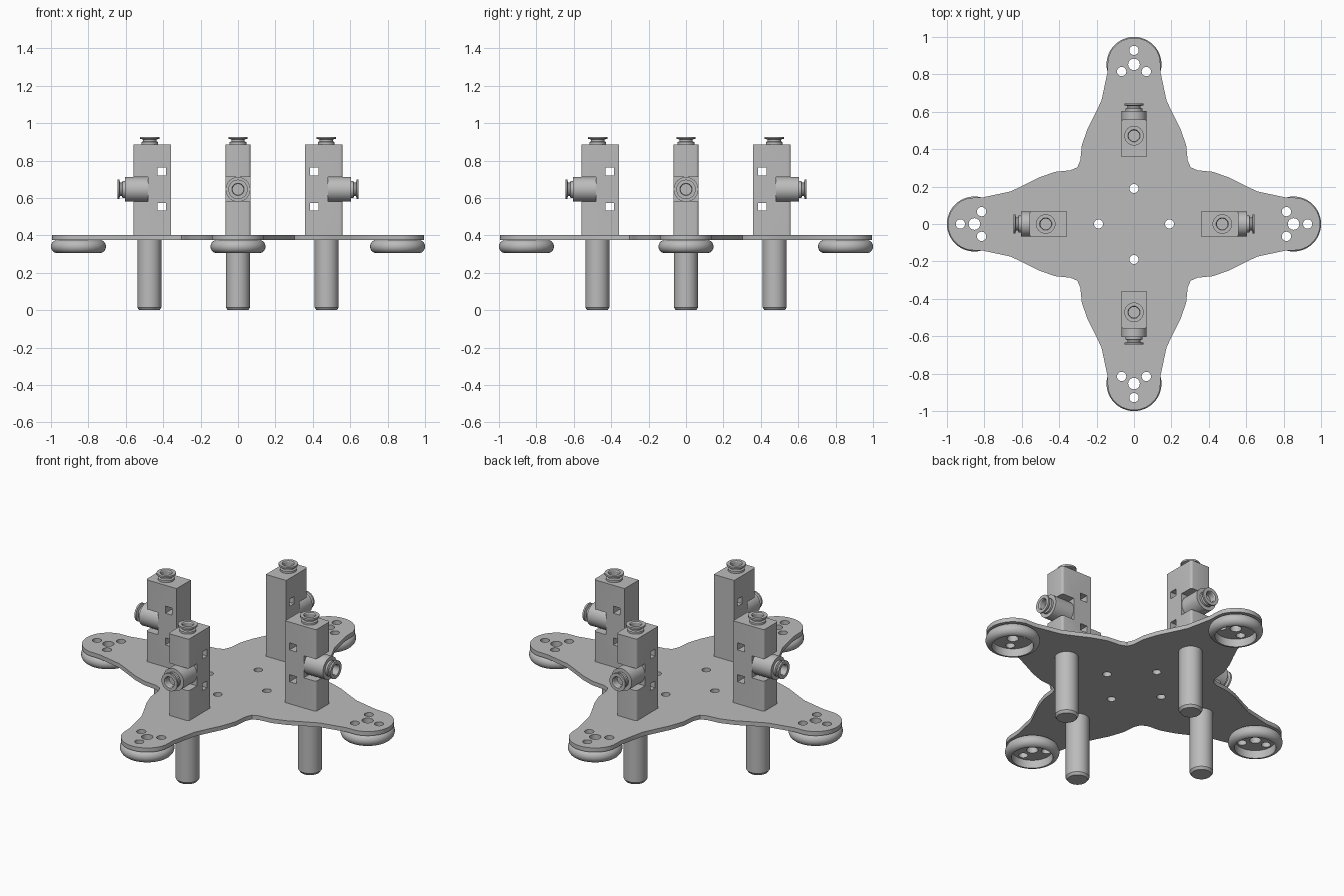
import bpy, bmesh
from math import pi, cos, sin, radians
from mathutils import Matrix, Vector

cube = bpy.data.objects.get("Cube")
if cube:
    bpy.data.objects.remove(cube, do_unlink=True)

grey = bpy.data.materials.new("neutral_grey")
grey.use_nodes = True
COLOR = (0.5, 0.5, 0.5, 1)
grey.diffuse_color = COLOR
grey.node_tree.nodes["Principled BSDF"].inputs["Base Color"].default_value = COLOR

ARM = 0.472    # distance of the posts from the centre
TIP = 0.853    # distance of the feet from the centre
PORT_Z = 0.646


def make(name, bm):
    bmesh.ops.recalc_face_normals(bm, faces=bm.faces)
    mesh = bpy.data.meshes.new(name)
    bm.to_mesh(mesh)
    bm.free()
    mesh.materials.append(grey)
    obj = bpy.data.objects.new(name, mesh)
    bpy.context.collection.objects.link(obj)
    return obj


def add_box(bm, lo, hi):
    lo, hi = Vector(lo), Vector(hi)
    mat = Matrix.Translation((lo + hi) / 2) @ Matrix.Diagonal((*(hi - lo), 1))
    return bmesh.ops.create_cube(bm, size=1, matrix=mat)["verts"]


def add_hole(bm, x, y, r):
    bmesh.ops.create_cone(bm, cap_ends=True, segments=24, radius1=r, radius2=r,
                          depth=0.4, matrix=Matrix.Translation((x, y, 0.4)))


def lathe(name, profile, matrix, steps=40):
    """Turn a radius/height profile that starts and ends on the axis."""
    bm = bmesh.new()
    verts = [bm.verts.new((r, 0, z)) for r, z in profile]
    edges = [bm.edges.new(pair) for pair in zip(verts, verts[1:])]
    bmesh.ops.spin(bm, geom=verts + edges, cent=(0, 0, 0), axis=(0, 0, 1),
                   angle=2 * pi, steps=steps)
    bmesh.ops.remove_doubles(bm, verts=bm.verts, dist=1e-5)
    bmesh.ops.transform(bm, matrix=matrix, verts=bm.verts)
    return make(name, bm)


def cut(obj, bm):
    cutter = make("cutter", bm)
    cutter.hide_render = True
    mod = obj.modifiers.new("cut", "BOOLEAN")
    mod.operation, mod.solver, mod.object = "DIFFERENCE", "EXACT", cutter
    bpy.ops.object.select_all(action="DESELECT")
    obj.select_set(True)
    bpy.context.view_layer.objects.active = obj
    bpy.ops.object.modifier_apply(modifier=mod.name)
    bpy.data.objects.remove(cutter, do_unlink=True)


def smooth(obj):
    bpy.ops.object.select_all(action="DESELECT")
    obj.select_set(True)
    bpy.context.view_layer.objects.active = obj
    bpy.ops.object.shade_smooth_by_angle(angle=radians(32))


def tip_holes(bm):
    add_hole(bm, TIP, 0, 0.031)
    add_hole(bm, 0.928, 0, 0.025)
    for side in (-1, 1):
        add_hole(bm, 0.815, side * 0.066, 0.025)


# Base plate: one arm outline repeated around the centre
flank = [(0.34, 0.287), (0.42, 0.279), (0.5, 0.252), (0.58, 0.212),
         (0.66, 0.174), (0.74, 0.157), (0.81, 0.142)]
tip = [(TIP + 0.142 * cos(a), 0.142 * sin(a))
       for a in (radians(80 - 10 * i) for i in range(17))]
arm = [(0.303, 0.303)] + flank + tip + [(x, -y) for x, y in reversed(flank)]
bm = bmesh.new()
outline = []
for q in range(4):
    turn = Matrix.Rotation(-q * pi / 2, 4, "Z")
    outline += [bm.verts.new(turn @ Vector((x, y, 0.376))) for x, y in arm]
face = bm.faces.new(outline)
top = bmesh.ops.extrude_face_region(bm, geom=[face])["geom"]
bmesh.ops.translate(bm, vec=(0, 0, 0.025),
                    verts=[v for v in top if isinstance(v, bmesh.types.BMVert)])
plate = make("base_plate", bm)
holes = bmesh.new()
tip_holes(holes)
add_hole(holes, 0.19, 0, 0.024)
for q in range(4):
    if q:
        bmesh.ops.rotate(holes, cent=(0, 0, 0), verts=holes.verts,
                         matrix=Matrix.Rotation(pi / 2, 3, "Z"))
    cut(plate, holes.copy())
holes.free()
smooth(plate)

# Round foot with a rounded rim and a hollow underside
rim = [(0.112 + 0.035 * cos(a), 0.3405 + 0.0355 * sin(a))
       for a in (radians(90 - 15 * i) for i in range(13))]
foot = lathe("round_foot", [(0, 0.376)] + rim + [(0.11, 0.318), (0.11, 0.352), (0, 0.352)],
             Matrix.Translation((TIP, 0, 0)), 48)
bm = bmesh.new()
tip_holes(bm)
cut(foot, bm)

# Lower post
post = lathe("lower_post", [(0, 0), (0.054, 0), (0.064, 0.014), (0.064, 0.376), (0, 0.376)],
             Matrix.Translation((ARM + 0.002, 0, 0)))

# Valve block with square through holes and a slot for the side port
bm = bmesh.new()
add_box(bm, (0.357, -0.067, 0.4), (0.56, 0.067, 0.887))
corners = [e for e in bm.edges
           if all(v.co.x > 0.5 for v in e.verts) and abs(e.verts[0].co.z - e.verts[1].co.z) > 0.1]
bmesh.ops.bevel(bm, geom=corners, offset=0.014, segments=4, profile=0.5, affect="EDGES")
block = make("valve_block", bm)
bm = bmesh.new()
for z in (0.553, 0.742):
    add_box(bm, (0.386, -0.1, z - 0.021), (0.431, 0.1, z + 0.021))
add_box(bm, (0.48, -0.1, PORT_Z - 0.066), (0.6, 0.1, PORT_Z + 0.066))
cut(block, bm)

# Side port body and the two push-in fittings
to_side = Matrix.Rotation(pi / 2, 4, "Y")
port = lathe("side_port", [(0, 0.47), (0.066, 0.47), (0.066, 0.605), (0, 0.605)],
             Matrix.Translation((0, 0, PORT_Z)) @ to_side)
fitting = [(0, -0.002), (0.045, -0.002), (0.045, 0.012), (0.036, 0.016), (0.036, 0.026),
           (0.052, 0.03), (0.052, 0.04), (0.033, 0.04), (0.029, 0.034), (0.029, 0), (0, 0)]
top_fit = lathe("top_fitting", fitting, Matrix.Translation((ARM, 0, 0.887)), 32)
side_fit = lathe("side_fitting", fitting,
                 Matrix.Translation((0.605, 0, PORT_Z)) @ to_side, 32)

# Repeat every arm part around the centre
for part in (foot, post, block, port, top_fit, side_fit):
    smooth(part)
    base = part.name
    part.name = base + "_left"
    for q, where in enumerate(("back", "right", "front"), 1):
        twin = part.copy()
        twin.name = base + "_" + where
        twin.rotation_euler.z = q * pi / 2
        bpy.context.collection.objects.link(twin)
